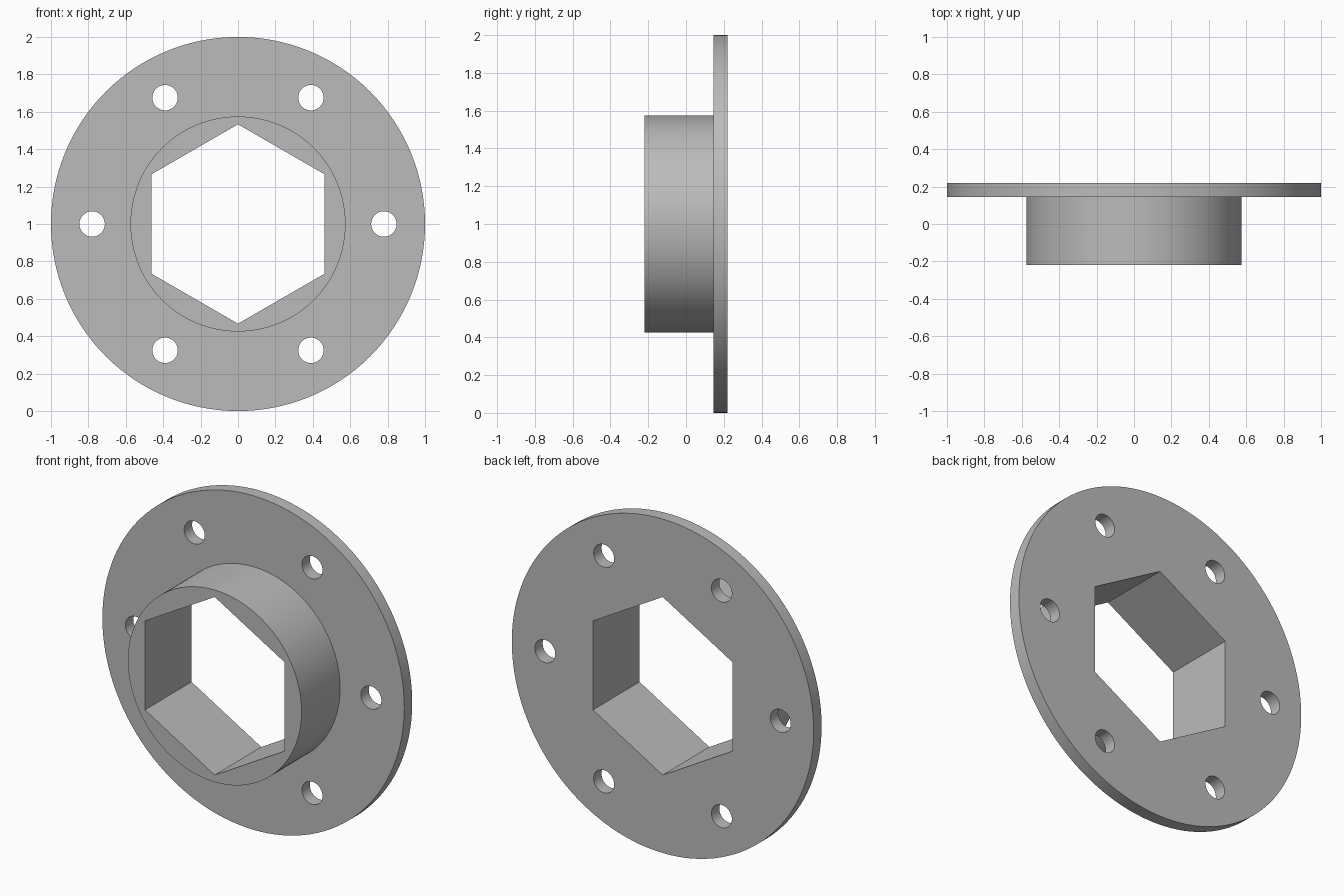
import bpy
import math
from mathutils import Matrix, Vector

if "Cube" in bpy.data.objects:
    bpy.data.objects.remove(bpy.data.objects["Cube"], do_unlink=True)

CENTRE_Z = 1.0
FRONT, STEP, BACK = -0.22, 0.145, 0.22
HUB_R, FLANGE_R = 0.575, 1.0
HEX_R = 0.533
BOLT_R, BOLT_CIRCLE, BOLTS = 0.068, 0.78, 6

grey = bpy.data.materials.new("plain grey")
grey.use_nodes = True
colour = (0.5, 0.5, 0.5, 1)
grey.diffuse_color = colour
grey.node_tree.nodes["Principled BSDF"].inputs["Base Color"].default_value = colour


def lathe(name, profile, sides, start=0.0, offset=(0, 0)):
    """Solid turned about the y axis from (radius, y) points, with flat caps."""
    verts, faces = [], []
    for radius, y in profile:
        for i in range(sides):
            a = start + math.tau * i / sides
            verts.append((offset[0] + radius * math.cos(a), y,
                          CENTRE_Z + offset[1] + radius * math.sin(a)))
    for ring in range(len(profile) - 1):
        for i in range(sides):
            j = (i + 1) % sides
            a, b = ring * sides, (ring + 1) * sides
            faces.append((a + i, b + i, b + j, a + j))
    last = (len(profile) - 1) * sides
    faces.append(tuple(range(sides)))
    faces.append(tuple(reversed(range(last, last + sides))))
    mesh = bpy.data.meshes.new(name)
    mesh.from_pydata(verts, [], faces)
    mesh.materials.append(grey)
    obj = bpy.data.objects.new(name, mesh)
    bpy.context.collection.objects.link(obj)
    return obj


# Stepped body: hub in front, wide flange behind
body = lathe("flanged_hub", [(HUB_R, FRONT), (HUB_R, STEP),
                             (FLANGE_R, STEP), (FLANGE_R, BACK)], 128)

# Hexagonal bore with a corner at the top, and the ring of bolt holes
through = (-0.5, 0.5)
cutters = [lathe("hex_bore_cutter", [(HEX_R, y) for y in through], 6, math.pi / 6)]
for k in range(BOLTS):
    a = math.tau * k / BOLTS
    spot = (BOLT_CIRCLE * math.cos(a), BOLT_CIRCLE * math.sin(a))
    cutters.append(lathe("bolt_hole_cutter", [(BOLT_R, y) for y in through], 48, 0, spot))

bpy.ops.object.select_all(action="DESELECT")
body.select_set(True)
bpy.context.view_layer.objects.active = body
for cutter in cutters:
    cutter.hide_render = True
    cut = body.modifiers.new("cut", "BOOLEAN")
    cut.operation = "DIFFERENCE"
    cut.solver = "EXACT"
    cut.object = cutter
    bpy.ops.object.modifier_apply(modifier=cut.name)
    bpy.data.objects.remove(cutter, do_unlink=True)

# Smooth round walls, crisp rims
bpy.ops.object.shade_smooth_by_angle(angle=math.radians(30))
